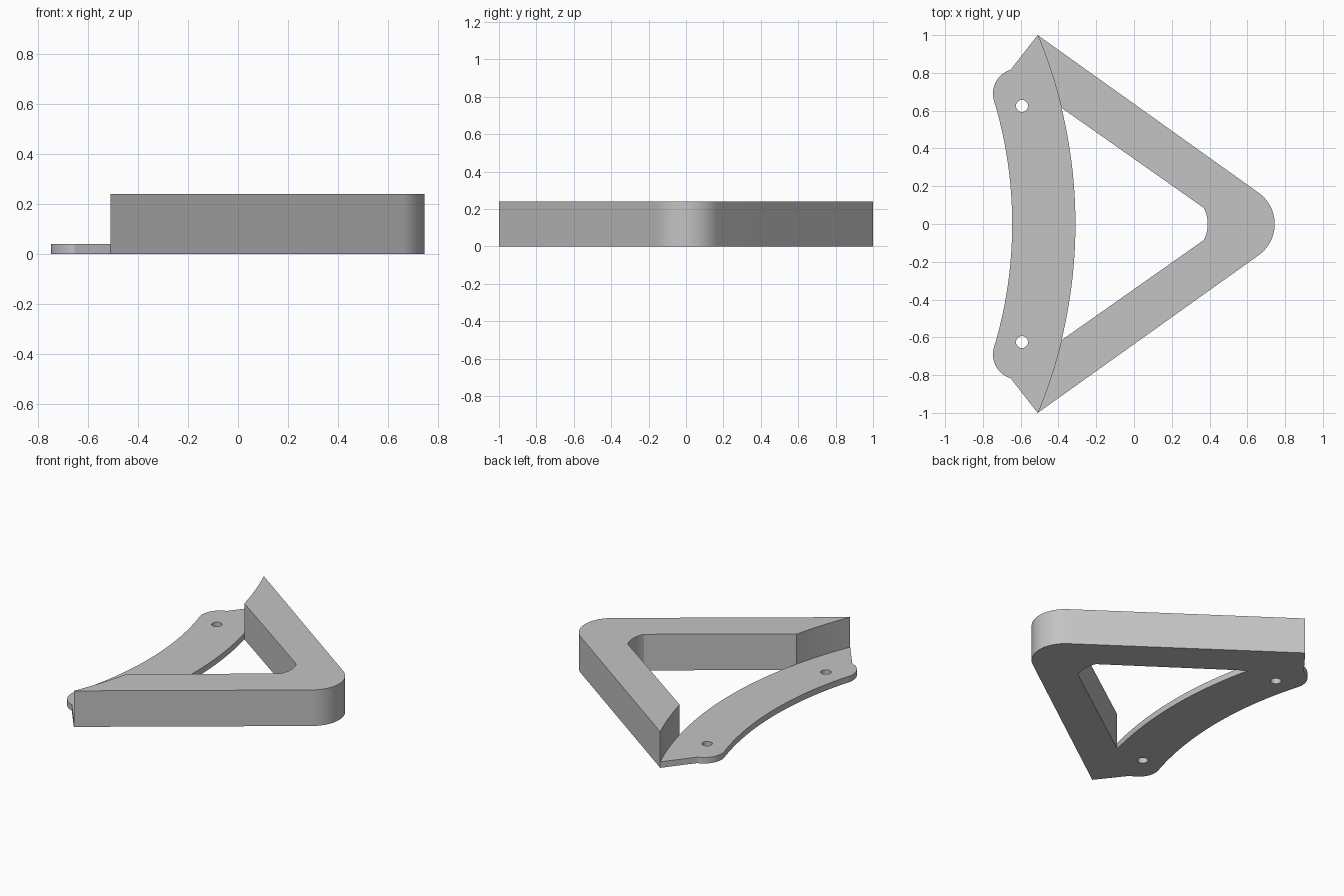
import bpy, bmesh
from math import cos, sin, radians, sqrt, hypot

cube = bpy.data.objects.get("Cube")
if cube:
    bpy.data.objects.remove(cube)

PLATE_H, FRAME_H = 0.04, 0.24
ARC_X, ARC_R, BACK_R = -2.91, 2.6, 2.265   # shared centre of the long curves
JOIN_Y = 0.615                             # where the arms meet the plate

grey = bpy.data.materials.new("grey")
grey.use_nodes = True
grey.diffuse_color = (0.55, 0.55, 0.55, 1)
grey.node_tree.nodes["Principled BSDF"].inputs["Base Color"].default_value = grey.diffuse_color


def arc(cx, cy, r, a0, a1, n):
    angles = [radians(a0 + (a1 - a0) * i / n) for i in range(n + 1)]
    return [(cx + r * cos(a), cy + r * sin(a)) for a in angles]


def long_curve(r, y0, y1, n):
    ys = [y0 + (y1 - y0) * i / n for i in range(n + 1)]
    return [(ARC_X + sqrt(r * r - y * y), y) for y in ys]


def mirrored(half):
    return half + [(x, -y) for x, y in reversed(half[1:-1])]


def is_joint(p, q):
    return all(abs(hypot(x - ARC_X, y) - ARC_R) < 1e-4 and abs(y) > JOIN_Y - 1e-4
               for x, y in (p, q))


def extrude_profile(name, loops, height, joint_bottom):
    """Extrude loops; walls on the joint start at joint_bottom (skipped if at the top)."""
    bm = bmesh.new()
    for z, up in ((0, -1), (height, 1)):
        edges = []
        for loop in loops:
            vs = [bm.verts.new((x, y, z)) for x, y in loop]
            edges += [bm.edges.new((vs[i - 1], vs[i])) for i in range(len(vs))]
        made = bmesh.ops.triangle_fill(bm, edges=edges, use_beauty=True, normal=(0, 0, up))
        for f in made["geom"]:
            if isinstance(f, bmesh.types.BMFace):
                f.normal_update()
                if f.normal.z * up < 0:
                    f.normal_flip()
    for loop in loops:
        for i in range(len(loop)):
            p, q = loop[i - 1], loop[i]
            low = joint_bottom if is_joint(p, q) else 0
            if low < height:
                corners = ((*p, low), (*q, low), (*q, height), (*p, height))
                bm.faces.new([bm.verts.new(c) for c in corners])
    bmesh.ops.remove_doubles(bm, verts=bm.verts[:], dist=1e-5)
    mesh = bpy.data.meshes.new(name)
    bm.to_mesh(mesh)
    bm.free()
    mesh.materials.append(grey)
    ob = bpy.data.objects.new(name, mesh)
    bpy.context.collection.objects.link(ob)
    bpy.ops.object.select_all(action="DESELECT")
    ob.select_set(True)
    bpy.context.view_layer.objects.active = ob
    bpy.ops.object.shade_smooth_by_angle(angle=radians(20))


# Curve shared by the plate and the frame arms, from inner corner to outer tip
joint = long_curve(ARC_R, JOIN_Y, 1, 12)

# Thin curved plate with rounded ears and two screw holes
plate = (long_curve(ARC_R, 0, JOIN_Y, 16)[:-1] + joint
         + arc(-0.615, 0.69, 0.132, 107, 197, 16)
         + long_curve(BACK_R, 0.63, 0, 20))
holes = [list(reversed(arc(-0.593, y, 0.032, 0, 345, 23))) for y in (0.625, -0.625)]
extrude_profile("base_plate", [mirrored(plate)] + holes, PLATE_H, PLATE_H)

# Tall V-shaped frame with a rounded nose
frame = (arc(0.542, 0, 0.203, 0, 54.5, 14) + list(reversed(joint))
         + arc(0.2, 0, 0.19, 26.5, 0, 8))
extrude_profile("raised_frame", [mirrored(frame)], FRAME_H, PLATE_H)
